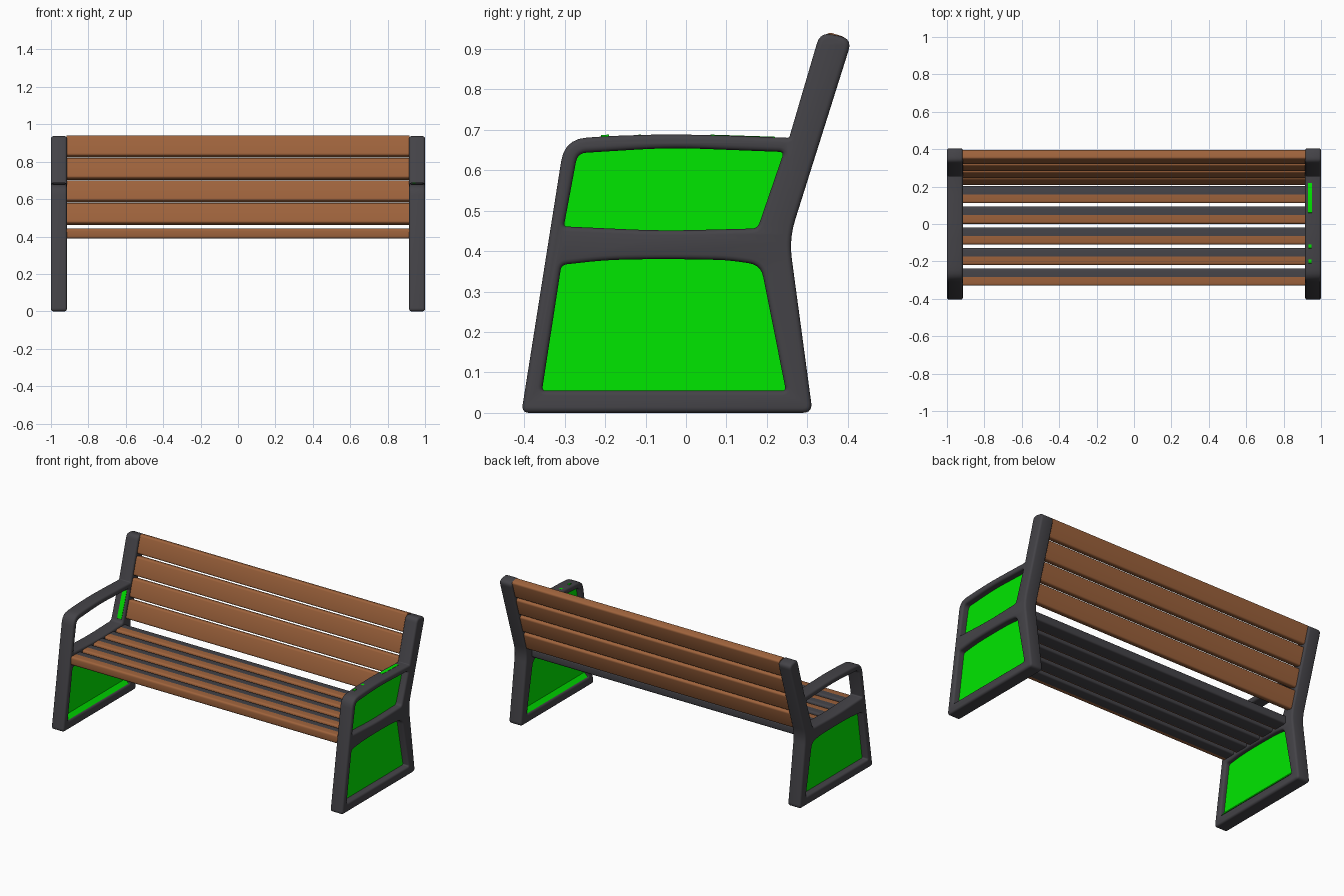
import bpy, bmesh, math
from mathutils import Vector

cube = bpy.data.objects.get("Cube")
if cube:
    bpy.data.objects.remove(cube, do_unlink=True)


def material(name, rgb):
    m = bpy.data.materials.new(name)
    m.use_nodes = True
    colour = (*rgb, 1)
    m.diffuse_color = colour
    m.node_tree.nodes["Principled BSDF"].inputs["Base Color"].default_value = colour
    return m


METAL = material("dark grey metal", (0.058, 0.056, 0.064))
WOOD = material("brown wood", (0.342, 0.124, 0.045))
GREEN = material("bright green", (0, 0.8, 0))


def rounded(corners, steps=5):
    """Closed outline from (a, b, radius) corners, rounded with small arcs."""
    pts = []
    for i, (a, b, r) in enumerate(corners):
        p = Vector((a, b))
        if not r:
            pts.append(p)
            continue
        before, after = Vector(corners[i - 1][:2]), Vector(corners[(i + 1) % len(corners)][:2])
        s = p + (before - p).normalized() * r
        e = p + (after - p).normalized() * r
        for k in range(steps + 1):
            t = k / steps
            pts.append(s * (1 - t) ** 2 + p * 2 * t * (1 - t) + e * t * t)
    return pts


def smooth(obj, angle):
    bpy.ops.object.select_all(action='DESELECT')
    obj.select_set(True)
    bpy.context.view_layer.objects.active = obj
    bpy.ops.object.shade_smooth_by_angle(angle=math.radians(angle))


def finish(name, bm, mats):
    """Turn a bmesh into a named object."""
    bmesh.ops.recalc_face_normals(bm, faces=bm.faces)
    me = bpy.data.meshes.new(name)
    bm.to_mesh(me)
    bm.free()
    for m in mats:
        me.materials.append(m)
    obj = bpy.data.objects.new(name, me)
    bpy.context.collection.objects.link(obj)
    return obj


def plate(name, outlines, x, half, bevel, mat):
    """Filled side-on outline (later outlines are holes) with thickness along x."""
    cu = bpy.data.curves.new(name, 'CURVE')
    cu.dimensions = '2D'
    cu.fill_mode = 'BOTH'
    cu.extrude = half - bevel
    cu.bevel_depth, cu.bevel_resolution, cu.offset = bevel, 2, -bevel
    for outline in outlines:
        sp = cu.splines.new('POLY')
        sp.points.add(len(outline) - 1)
        for point, p in zip(sp.points, outline):
            point.co = (p.x, p.y, 0, 1)
        sp.use_cyclic_u = True
    obj = bpy.data.objects.new(name, cu)
    bpy.context.collection.objects.link(obj)
    obj.rotation_euler = (math.pi / 2, 0, math.pi / 2)
    obj.location.x = x
    bpy.ops.object.select_all(action='DESELECT')
    obj.select_set(True)
    bpy.context.view_layer.objects.active = obj
    bpy.ops.object.convert(target='MESH')
    obj = bpy.context.view_layer.objects.active
    bm = bmesh.new()
    bm.from_mesh(obj.data)
    bmesh.ops.remove_doubles(bm, verts=bm.verts, dist=0.0002)
    bmesh.ops.recalc_face_normals(bm, faces=bm.faces)
    bm.to_mesh(obj.data)
    bm.free()
    obj.data.materials.clear()
    obj.data.materials.append(mat)
    smooth(obj, 35)


def sill(name, x_rim, x_panel):
    """Green wedge sloping up from the bottom rail to the panel's inner face."""
    bm = bmesh.new()
    ends = [[bm.verts.new((x, y + tip * (0.004 if y < 0 else -0.004), z))
             for x, z, tip in ((x_rim, 0.056, 0), (x_panel, 0.056, 0), (x_panel, 0.082, 1))]
            for y in (-0.352, 0.243)]
    for end in ends:
        bm.faces.new(end)
    for i in range(3):
        bm.faces.new((ends[0][i - 1], ends[0][i], ends[1][i], ends[1][i - 1]))
    finish(name, bm, [GREEN])


def bar(name, x0, x1, y, z, width, thick, angle, mat, back_mat=None, lip=0.0):
    """Rounded bar along x; back_mat colours its rear half and its underside behind the lip."""
    w, t, r = width / 2, thick / 2, min(0.012, thick / 3)
    section = rounded([(-w, -t, r), (lip * w, -t, 0), (w, -t, r),
                       (w, t, r), (0, t, 0), (-w, t, r)], 3)
    c, s = math.cos(angle), math.sin(angle)
    bm = bmesh.new()
    rings = [[bm.verts.new((x, y + p.x * c - p.y * s, z + p.x * s + p.y * c)) for p in section]
             for x in (x0, x1)]
    n = len(section)
    for i in range(n):
        j = (i + 1) % n
        f = bm.faces.new((rings[0][i], rings[0][j], rings[1][j], rings[1][i]))
        mid = (section[i] + section[j]) / 2
        if back_mat and (mid.x > 0 or (mid.y < -t * 0.98 and mid.x > lip * w)):
            f.material_index = 1
    for ring in rings:
        bm.faces.new(ring)
    smooth(finish(name, bm, [mat, back_mat] if back_mat else [mat]), 40)


def strip(name, xa, xb, a, b):
    """Thin green lining between two side-on points."""
    d = Vector(b) - Vector(a)
    m = (Vector(a) + Vector(b)) / 2
    bar(name, min(xa, xb), max(xa, xb), m.x, m.y, d.length, 0.005, math.atan2(d.y, d.x), GREEN)


# side frame outline and its two openings, as (y, z, corner radius)
outer = rounded([(-0.407, 0, 0.02), (0.313, 0, 0.025), (0.255, 0.43, 0.05), (0.411, 0.925, 0.03),
                 (0.332, 0.942, 0.03), (0.255, 0.68, 0.005), (0.12, 0.685, 0.03),
                 (-0.04, 0.689, 0.05), (-0.18, 0.685, 0.04), (-0.3, 0.677, 0.055)])
arm_hole = rounded([(-0.302, 0.461, 0.008), (-0.06, 0.45, 0.08), (0.177, 0.456, 0.015),
                    (0.242, 0.645, 0.012), (-0.04, 0.656, 0.08), (-0.268, 0.642, 0.022)])
leg_hole = rounded([(-0.356, 0.055, 0.01), (0.247, 0.055, 0.01), (0.185, 0.366, 0.03),
                    (0.1, 0.378, 0.03), (-0.06, 0.381, 0.08), (-0.2, 0.378, 0.05),
                    (-0.308, 0.366, 0.014)])

for side, sign in (("left", 1), ("right", -1)):
    plate(side + "_frame", [outer, arm_hole, leg_hole], sign * 0.9575, 0.0425, 0.012, METAL)
    plate(side + "_lower_panel", [leg_hole], sign * 0.951, 0.009, 0, GREEN)
    sill(side + "_panel_sill", sign * 0.921, sign * 0.943)

# arm panel on one side only, with a lining on the other
plate("left_arm_panel", [arm_hole], 0.951, 0.009, 0, GREEN)
strip("right_arm_lining", -0.928, -0.958, (0.184, 0.475), (0.238, 0.633))

# green showing through the armrest top
strip("left_armrest_inlay", 0.93, 0.952, (0.06, 0.6855), (0.22, 0.6802))
for i, y in enumerate((-0.2, -0.12, -0.05)):
    strip(f"left_armrest_fleck_{i + 1}", 0.934, 0.948, (y - 0.01, 0.6845), (y + 0.01, 0.6855))

# seat slats: wood on the front half, dark behind and below
for i in range(5):
    bar(f"seat_slat_{i + 1}", -0.916, 0.916, -0.284 + i * 0.1103, 0.416, 0.092, 0.052, 0,
        WOOD, METAL, -0.4 if i == 0 else -0.72)

# backrest slats following the sloped posts
for i in range(4):
    z = 0.52 + i * 0.1205
    bar(f"back_slat_{i + 1}", -0.918, 0.918, 0.24 + (z - 0.5) * 0.307, z, 0.112, 0.05,
        math.radians(73), WOOD)
